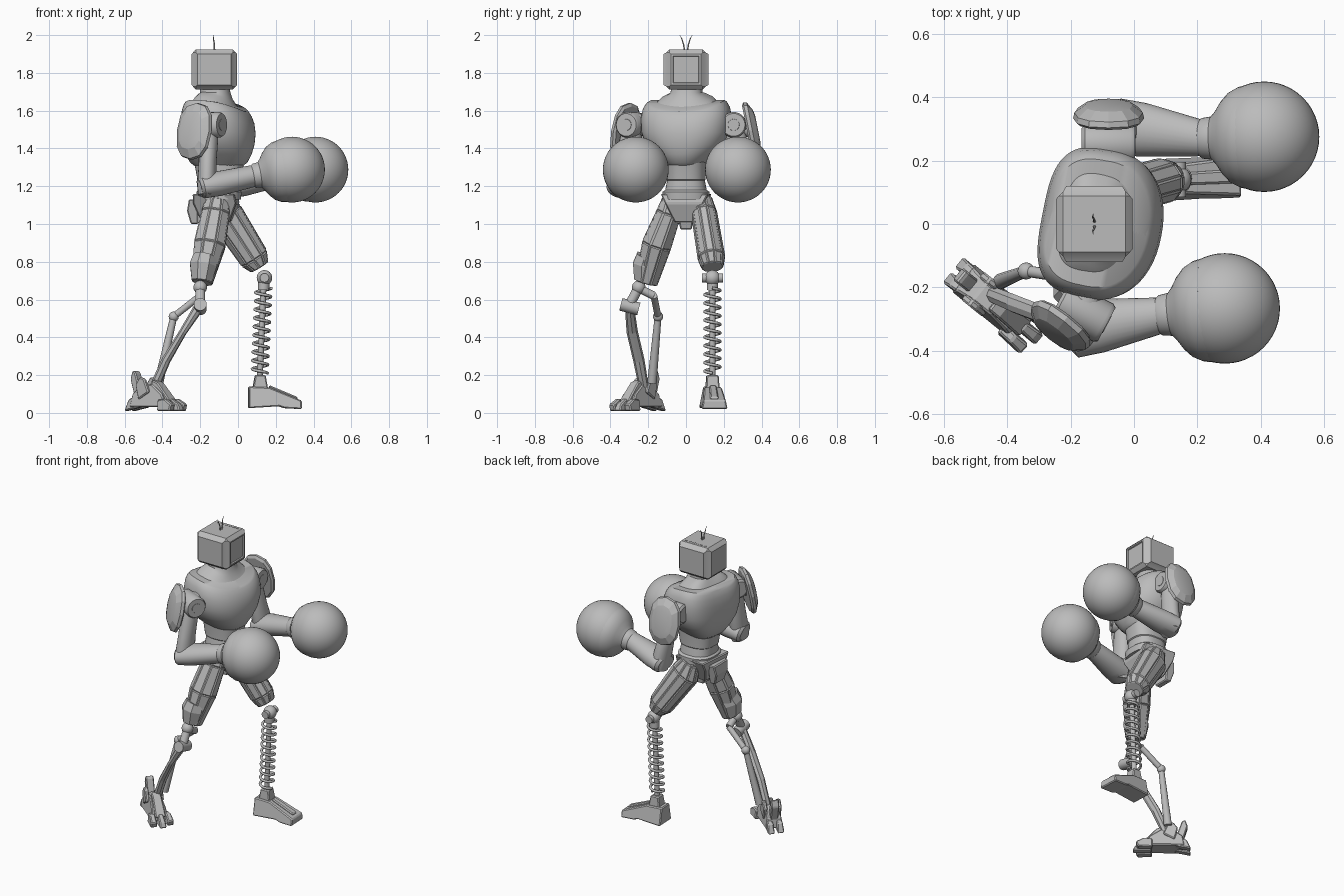
import bpy, bmesh, math
from mathutils import Vector, Matrix

if "Cube" in bpy.data.objects:
    bpy.data.objects.remove(bpy.data.objects["Cube"])

grey = bpy.data.materials.new("plain grey")
grey.use_nodes = True
COLOR = (0.5, 0.5, 0.5, 1)
grey.diffuse_color = COLOR
grey.node_tree.nodes["Principled BSDF"].inputs["Base Color"].default_value = COLOR


def finish(name, bm, angle=35, bevel=0):
    bmesh.ops.recalc_face_normals(bm, faces=bm.faces)
    mesh = bpy.data.meshes.new(name)
    bm.to_mesh(mesh)
    bm.free()
    mesh.materials.append(grey)
    ob = bpy.data.objects.new(name, mesh)
    bpy.context.collection.objects.link(ob)
    if bevel:
        mod = ob.modifiers.new("bevel", 'BEVEL')
        mod.width, mod.segments = bevel, 1
    if angle:
        bpy.ops.object.select_all(action='DESELECT')
        ob.select_set(True)
        bpy.context.view_layer.objects.active = ob
        bpy.ops.object.shade_smooth_by_angle(angle=math.radians(angle))
    return ob


def loft(name, path, sides=32, hint=(1, 0, 0), power=2, back=None, angle=35, panel=0, shape=None, turn=0):
    """Sweep an oval along path items (point, radius along hint, other radius)."""
    bm = bmesh.new()
    pts = [Vector(p[0]) for p in path]
    rings = []
    for i, (_, ra, rb) in enumerate(path):
        t = (pts[min(i + 1, len(pts) - 1)] - pts[max(i - 1, 0)]).normalized()
        u = Vector(hint)
        u = (u - t * u.dot(t)).normalized()
        v = t.cross(u)
        ring = []
        for k in range(sides):
            a = math.tau * (k + turn) / sides
            c, s = math.cos(a), math.sin(a)
            p = back if back and c < 0 else power
            c, s = [math.copysign(abs(w) ** (2 / p), w) for w in (c, s)]
            co = pts[i] + u * (ra * c) + v * (rb * s)
            ring.append(bm.verts.new(shape(co, c, s) if shape else co))
        rings.append(ring)
    walls = []
    for a, b in zip(rings, rings[1:]):
        for k in range(sides):
            j = (k + 1) % sides
            walls.append(bm.faces.new((a[k], a[j], b[j], b[k])))
    bm.faces.new(rings[0])
    bm.faces.new(rings[-1])
    bmesh.ops.recalc_face_normals(bm, faces=bm.faces)
    if panel:
        bmesh.ops.inset_individual(bm, faces=walls, thickness=panel, depth=panel * 0.6)
    return finish(name, bm, angle)


def rod(name, a, b, r, sides=16, r2=None):
    r2 = r2 or r
    hint = (0, 0, 1) if abs((Vector(b) - Vector(a)).normalized().z) < 0.8 else (1, 0, 0)
    return loft(name, [(a, r, r), (b, r2, r2)], sides, hint)


def ball(name, loc, r, seg=24):
    bm = bmesh.new()
    bmesh.ops.create_uvsphere(bm, u_segments=seg, v_segments=seg // 2, radius=r,
                              matrix=Matrix.Translation(loc))
    return finish(name, bm, 60)


def prism(name, profile, half, loc, yaw=0, top=1.0, side=0, bevel=0.006):
    """Extrude an x-z outline sideways; higher points narrow towards top."""
    bm = bmesh.new()
    zmax = max(z for _, z in profile)
    rot = Matrix.Translation(loc) @ Matrix.Rotation(math.radians(yaw), 4, 'Z')
    rows = []
    for sgn in (-1, 1):
        rows.append([bm.verts.new(rot @ Vector((x, side + sgn * half * (1 + (top - 1) * z / zmax), z)))
                     for x, z in profile])
        bm.faces.new(rows[-1])
    n = len(profile)
    for k in range(n):
        j = (k + 1) % n
        bm.faces.new((rows[0][k], rows[0][j], rows[1][j], rows[1][k]))
    return finish(name, bm, 0, bevel)


# Torso: chest with a flatter back, raised collar rim and flared neck
TWIST = Matrix.Rotation(math.radians(-11), 3, 'Z')
BODY = Vector((-0.11, 0, 0))


def torso_shape(co, c, s):
    w = max(0, min(1, (co.z - 1.45) / 0.13)) * max(0, min(1, (1.7 - co.z) / 0.06))
    co.z += w * (0.035 * s * s - 0.035 * c)
    return BODY + TWIST @ (co - BODY)


chest = [(1.31, .13, .1), (1.325, .15, .115), (1.37, .172, .165), (1.42, .185, .21), (1.48, .19, .235),
         (1.54, .188, .238), (1.58, .178, .228), (1.605, .166, .212), (1.615, .158, .2),
         (1.61, .15, .19), (1.592, .147, .184), (1.6, .135, .168), (1.632, .112, .135),
         (1.665, .088, .098), (1.69, .078, .083), (1.73, .076, .08)]
loft("chest_and_neck", [((-0.11 + min(.01, (1.6 - z) * .1), 0, z), a, b) for z, a, b in chest], 56,
     power=2.2, back=3.2, shape=torso_shape)
waist = [(1.13, .115, .125), (1.17, .12, .125), (1.18, .108, .11), (1.23, .108, .1),
         (1.235, .115, .104), (1.29, .125, .105), (1.33, .135, .108)]
loft("waist", [((-0.1, 0, z), a, b) for z, a, b in waist], 40, power=2.5)

# Pelvis
prism("pelvis", [(-.08, 0), (-.12, .1), (-.12, .15), (.1, .15), (.11, .1), (.07, 0)], .055,
      (-.11, 0, 1.01), -5, 2.3)
prism("crotch_plate", [(-.04, 0), (-.09, .17), (.1, .17), (.05, 0)], .03, (-.11, 0, .97), 0, 2)
prism("rear_hip_plate", [(-.01, 0), (-.03, .07), (-.02, .13), (.03, .13), (.03, 0)], .05,
      (-.24, 0, 1.0), 0, 1.5)

# Head: chamfered case with bulging side panels and a recessed screen
bm = bmesh.new()
bmesh.ops.create_cube(bm, size=1, matrix=Matrix.Translation((-.125, 0, 1.818)) @ Matrix.Diagonal((.225, .205, .21, 1)))
bmesh.ops.bevel(bm, geom=bm.edges[:], offset=.014, segments=1, affect='EDGES')
bm.normal_update()
for f in [f for f in bm.faces if f.calc_area() > .02 and abs(f.normal.z) < .5]:
    along_y = abs(f.normal.y) > .5
    bmesh.ops.inset_region(bm, faces=[f], thickness=.014, depth=.017 if along_y else .008)
    if f.normal.x > .5:
        bmesh.ops.inset_region(bm, faces=[f], thickness=.012, depth=0)
        bmesh.ops.inset_region(bm, faces=[f], thickness=.004, depth=-.008)
finish("head", bm, 20)
for k in range(6):
    prism("head_vent", [(0, 0), (0, .004), (.016, .004), (.016, 0)], .004, (-.2 + k * .028, .07, 1.921), bevel=0)
for s in (-1, 1):
    loft("antenna", [((-.125, s * .006, 1.91), .005, .005), ((-.125, s * .013, 1.95), .004, .004),
                     ((-.13, s * .022, 1.98), .003, .003), ((-.128, s * .033, 2.0), .001, .001)], 6)


# Arms: shoulder, faceted pad, upper arm, forearm with flared cuff and round glove
def arm(side, shoulder, elbow, wrist, glove, pad, yaw, pad_yaw):
    s, e, w, g = map(Vector, (shoulder, elbow, wrist, glove))
    ax = Vector((math.cos(math.radians(yaw)), math.sin(math.radians(yaw)), 0))
    loft(side + "_shoulder", [(s + ax * d, r, r) for d, r in
         ((-.09, .05), (-.08, .064), (.065, .068), (.078, .06), (.078, .045), (.068, .043),
          (.068, .034), (.08, .03))], 28, (0, 0, 1))
    rod(side + "_shoulder_link", (s.x, s.y * .55, s.z), s, .058, 20)
    out = Vector((math.cos(math.radians(pad_yaw)), math.sin(math.radians(pad_yaw)), .2)).normalized()
    p = Vector(pad)
    rod(side + "_pad_mount", s, p, .04, 12)
    loft(side + "_shoulder_pad", [(p + out * d, a, b) for d, a, b in
         ((-.022, .138, .1), (-.012, .154, .112), (.006, .15, .108), (.03, .105, .075), (.036, .075, .05))],
         12, (0, 0, 1), 2.4, angle=15)
    loft(side + "_upper_arm", [(s, .05, .05), (s.lerp(e, .25), .052, .058), (s.lerp(e, .6), .047, .064),
                               (e, .05, .075), (e + (e - s) * .15, .045, .065)], 24)
    d = (w - e).normalized()
    loft(side + "_forearm", [(e - d * .04, .048, .068), (e - d * .025, .06, .088), (e + d * .06, .066, .085),
                             (w, .058, .057)], 28, (0, 0, 1))
    c = (g - w).normalized()
    loft(side + "_cuff", [(w + c * d, r, r) for d, r in
         ((-.01, .056), (0, .064), (.03, .068), (.045, .085), (.065, .116), (.09, .143), (.12, .159),
          (.15, .165))], 32, (0, 0, 1))
    ball(side + "_glove", glove, .174, 48)


arm("front", (-.155, -.28, 1.525), (-.165, -.33, 1.2), (.085, -.288, 1.255), (.286, -.266, 1.288),
    (-.235, -.325, 1.492), -28, 232)
arm("rear", (-.075, .252, 1.525), (-.03, .305, 1.2), (.215, .27, 1.255), (.41, .275, 1.288),
    (-.08, .345, 1.495), 0, 90)

# Front leg: faceted thigh, knee joint and twin shin rods
loft("front_thigh", [((-.11, -.075, 1.13), .06, .05), ((-.118, -.09, 1.06), .075, .066),
                     ((-.15, -.155, .89), .085, .08), ((-.19, -.21, .69), .054, .06)],
     8, panel=.008, angle=0, turn=.5)
loft("front_knee_guard", [((-.172, -.185, .82), .07, .085), ((-.183, -.2, .78), .078, .088),
                          ((-.192, -.21, .7), .058, .07)], 8, angle=0, turn=.5)
ball("front_knee", (-.2, -.25, .665), .036)
rod("front_knee_link", (-.2, -.25, .665), (-.2, -.3, .57), .026)
rod("front_knee_hub", (-.2, -.345, .575), (-.2, -.25, .55), .034, 20)
rod("front_knee_arm", (-.195, -.23, .65), (-.2, -.17, .62), .022)
rod("upper_strut", (-.2, -.17, .62), (-.34, -.148, .51), .018)
ball("strut_joint", (-.34, -.148, .51), .027, 16)
rod("rear_shin_rod", (-.34, -.148, .51), (-.42, -.18, .16), .018, 12, .025)
loft("main_shin", [((-.2, -.3, .57), .028, .024), ((-.29, -.285, .43), .02, .03),
                   ((-.38, -.25, .28), .024, .03), ((-.45, -.22, .12), .026, .026)], 8, angle=0)

# Front foot: compact armoured shell, toes and heel spurs
FOOT, FYAW = (-.44, -.25, .01), -39
prism("front_foot", [(-.13, .02), (-.12, .09), (-.06, .14), (.01, .14), (.08, .09), (.12, .02)],
      .06, FOOT, FYAW, .6)
prism("instep_plate", [(-.01, .1), (.0, .165), (.04, .15), (.13, .05), (.1, .04)], .035, FOOT, FYAW, .8)
for s in (-1, 0, 1):
    prism("toe", [(.07, 0), (.07, .06), (.12, .065), (.17, .035), (.185 - abs(s) * .025, 0)],
          .022, FOOT, FYAW + s * 4, .7, s * .042)
for s in (-1, 1):
    prism("ankle_plate", [(-.07, .06), (-.09, .14), (-.06, .18), (-.03, .17), (.0, .1)],
          .012, FOOT, FYAW, 1, s * .045)
    prism("heel_claw", [(-.17, 0), (-.145, .06), (-.08, .09), (-.07, .02)], .022, FOOT, FYAW, .7, s * .03)
prism("heel_spur", [(-.12, .07), (-.15, .17), (-.135, .215), (-.115, .205), (-.08, .1)], .025, FOOT, FYAW)

# Rear leg: long panelled thigh, knee ball and coil spring shin
loft("rear_thigh", [((-.1, .085, 1.13), .06, .05), ((-.065, .097, 1.05), .092, .066),
                    ((.085, .135, .82), .078, .07), ((.115, .14, .772), .05, .055)],
     10, panel=.008, angle=0, turn=.5)
ball("rear_knee", (.14, .14, .715), .041)
rod("rear_knee_pin", (.14, .085, .715), (.14, .195, .715), .024)
rod("spring_cap", (.137, .14, .7), (.135, .14, .65), .03)
rod("spring_core", (.135, .14, .68), (.115, .14, .18), .016)
TURNS, STEPS = 10, 20
coil = []
for k in range(TURNS * STEPS + 1):
    f, a = k / (TURNS * STEPS), math.tau * k / STEPS
    coil.append(((.135 - .02 * f + .041 * math.cos(a), .14 + .041 * math.sin(a), .66 - .45 * f), .008, .008))
loft("coil_spring", coil, 8, (0, 0, 1), angle=60)

# Rear foot: wedge shoe with ankle socket
SHOE = (.115, .14, .015)
prism("ankle_socket", [(-.04, .1), (-.025, .185), (.03, .185), (.045, .1)], .045, SHOE, 3, .7)
prism("rear_foot", [(-.06, .01), (-.06, .125), (.05, .12), (.22, .05), (.22, .005), (.13, .01), (.1, .02)],
      .07, SHOE, 3, .65)
prism("shoe_ridge", [(.05, .09), (.05, .132), (.2, .069), (.2, .03)], .024, SHOE, 3, .8)
